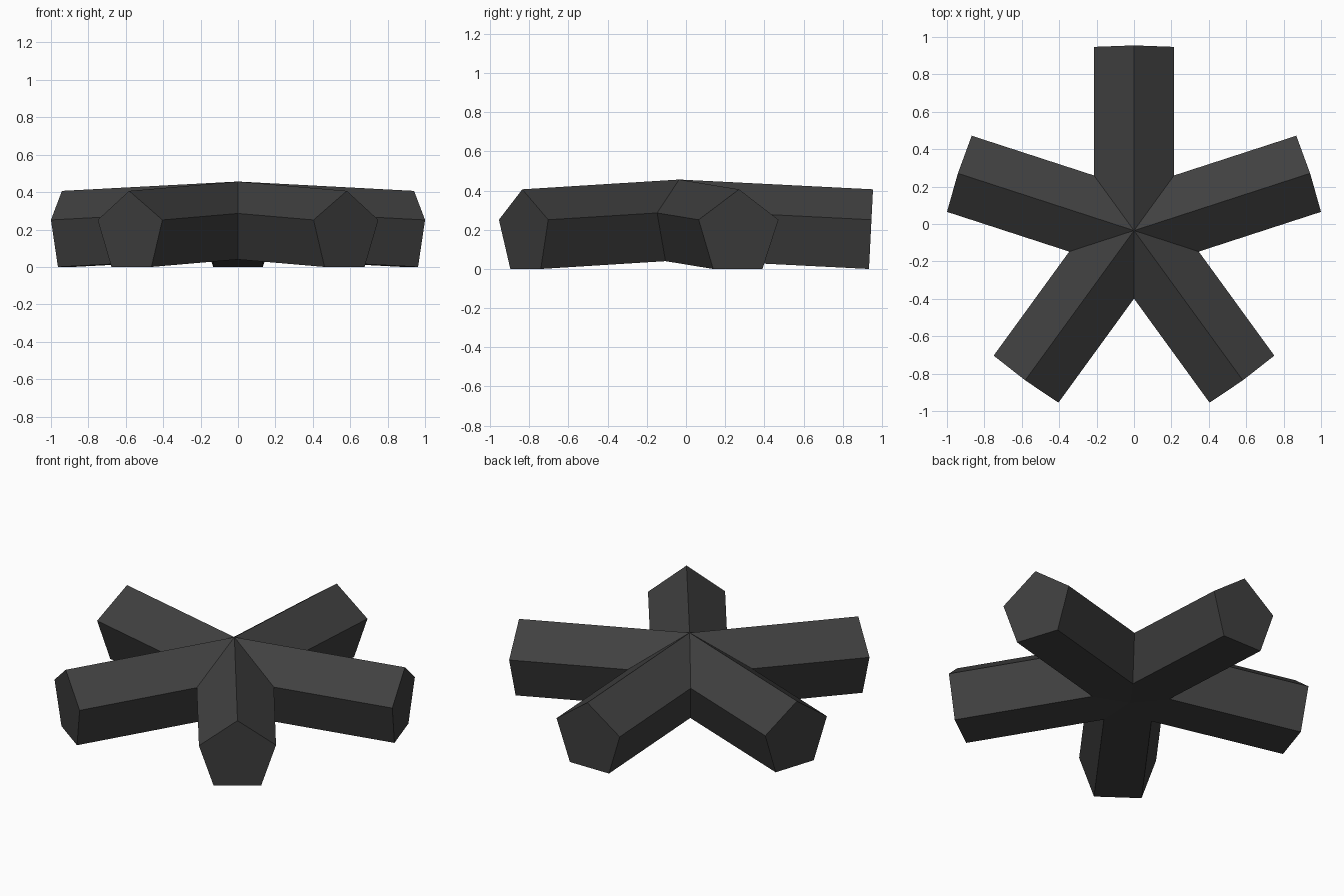
import bpy, bmesh, math
from mathutils import Vector

if "Cube" in bpy.data.objects:
    bpy.data.objects.remove(bpy.data.objects["Cube"])

R = 0.225            # circumradius of the pentagonal arm section
REACH = 0.982        # horizontal reach of the arm's side corners
TILT = math.atan(0.0505)
CENTRE_Y = -0.035
HALF = math.radians(36)

# pentagon section: (sideways, height above its base), one half
base = R * math.cos(HALF)
SEC = {"apex": (0, base + R),
       "side": (R * math.sin(2 * HALF), base + R * math.cos(2 * HALF)),
       "low": (R * math.sin(HALF), 0)}

# arm end cap is square to the arm's drooping axis
r0 = REACH - SEC["side"][1] * math.sin(TILT)


def end_point(key, sign=1):
    s, h = SEC[key]
    return r0 + h * math.sin(TILT), sign * s, h * math.cos(TILT)


def root_point(key, sign=1):
    # follow the arm edge inwards to the mitre with the neighbouring arm
    r, s, z = end_point(key, sign)
    root = abs(s) / math.tan(HALF)
    return root, s, z + (r - root) * math.tan(TILT)


bm = bmesh.new()


def add_face(points, angle):
    c, s = math.cos(angle), math.sin(angle)
    bm.faces.new([bm.verts.new(Vector((x * c - y * s, x * s + y * c + CENTRE_Y, z)))
                  for x, y, z in points])


# five mitred arms
apex_end, apex_root = end_point("apex"), root_point("apex")
low_r, _, low_z = end_point("low")
hub_bottom = (0, 0, low_z + low_r * math.tan(TILT))
for i in range(5):
    a = math.pi / 2 + i * 2 * HALF
    for k in (1, -1):
        add_face([apex_root, apex_end, end_point("side", k), root_point("side", k)], a)
        add_face([root_point("side", k), end_point("side", k),
                  end_point("low", k), root_point("low", k)], a)
    add_face([hub_bottom, root_point("low"), end_point("low"),
              end_point("low", -1), root_point("low", -1)], a)
    add_face([apex_end, end_point("side"), end_point("low"),
              end_point("low", -1), end_point("side", -1)], a)

bmesh.ops.remove_doubles(bm, verts=bm.verts, dist=0.0005)
bmesh.ops.recalc_face_normals(bm, faces=bm.faces)
mesh = bpy.data.meshes.new("five_arm_star")
bm.to_mesh(mesh)
bm.free()

mat = bpy.data.materials.new("charcoal grey")
mat.diffuse_color = (0.051, 0.051, 0.051, 1)
mat.use_nodes = True
mat.node_tree.nodes["Principled BSDF"].inputs["Base Color"].default_value = mat.diffuse_color
mesh.materials.append(mat)
bpy.context.collection.objects.link(bpy.data.objects.new("five_arm_star", mesh))
